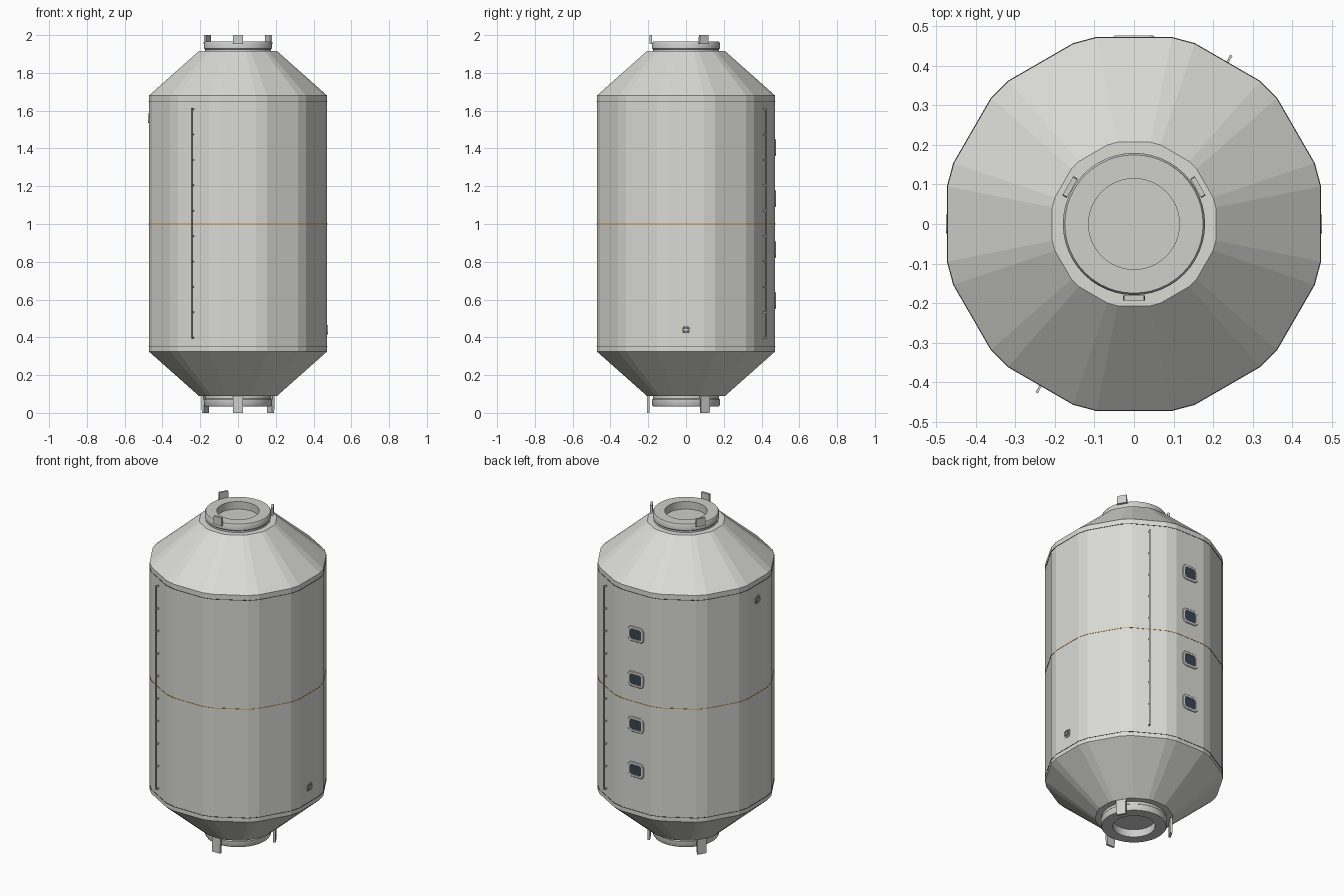
import bpy, bmesh, math
from mathutils import Matrix, Vector

cube = bpy.data.objects.get("Cube")
if cube:
    bpy.data.objects.remove(cube, do_unlink=True)


def material(name, colour, rough=0.6):
    m = bpy.data.materials.new(name)
    m.use_nodes = True
    m.diffuse_color = (*colour, 1)
    node = m.node_tree.nodes["Principled BSDF"]
    node.inputs["Base Color"].default_value = (*colour, 1)
    node.inputs["Roughness"].default_value = rough
    return m


HULL = material("hull_white", (0.70, 0.70, 0.67))
METAL = material("metal_grey", (0.62, 0.62, 0.61))
DARK = material("dark_grey", (0.08, 0.08, 0.085))
GLASS = material("window_glass", (0.045, 0.06, 0.085), 0.2)
ORANGE = material("seam_orange", (0.65, 0.30, 0.05))


def finish(name, bm, mat, matrix=Matrix(), smooth=False):
    bmesh.ops.recalc_face_normals(bm, faces=bm.faces)
    mesh = bpy.data.meshes.new(name)
    bm.to_mesh(mesh)
    bm.free()
    mesh.materials.append(mat)
    obj = bpy.data.objects.new(name, mesh)
    bpy.context.collection.objects.link(obj)
    obj.matrix_world = matrix
    if smooth:
        bpy.ops.object.select_all(action='DESELECT')
        obj.select_set(True)
        bpy.context.view_layer.objects.active = obj
        bpy.ops.object.shade_smooth_by_angle(angle=math.radians(35))
    return obj


def loft(bm, rings, capped=True):
    """Bridge rings of points, closing both ends when capped."""
    loops = [[bm.verts.new(p) for p in ring] for ring in rings]
    n = len(loops[0])
    pairs = list(zip(loops, loops[1:])) if capped else list(zip(loops, loops[1:] + loops[:1]))
    for a, b in pairs:
        for i in range(n):
            j = (i + 1) % n
            bm.faces.new((a[i], a[j], b[j], b[i]))
    if capped:
        bm.faces.new(loops[0])
        bm.faces.new(loops[-1])


def hull_ring(apothem, z):
    """Twelve-sided outline with bevelled corners."""
    r = apothem / math.cos(math.radians(11.4))
    angles = [30 * k + s * 11.4 for k in range(12) for s in (-1, 1)]
    return [(r * math.cos(math.radians(a)), r * math.sin(math.radians(a)), z) for a in angles]


def circle(r, z, n=48):
    return [(r * math.cos(math.tau * i / n), r * math.sin(math.tau * i / n), z) for i in range(n)]


def rounded_rect(w, h, r, depth):
    """Outline in local x-z at a distance outward along local y."""
    pts = []
    for k, (sx, sz) in enumerate([(1, 1), (-1, 1), (-1, -1), (1, -1)]):
        for s in range(5):
            a = math.pi / 2 * (k + s / 4)
            pts.append((sx * (w / 2 - r) + r * math.cos(a), depth,
                        sz * (h / 2 - r) + r * math.sin(a)))
    return pts


def on_side(angle, radius, z):
    """Place local +y pointing outward at the given angle."""
    return Matrix.Rotation(math.radians(angle - 90), 4, 'Z') @ Matrix.Translation((0, radius, z))


def add_box(bm, size, centre):
    bmesh.ops.create_cube(bm, size=1, matrix=Matrix.Translation(centre) @ Matrix.Diagonal((*size, 1)))


R = 0.472

# Faceted pressure hull with conical ends
bm = bmesh.new()
loft(bm, [hull_ring(0.207, 0.09), hull_ring(R, 0.325), hull_ring(R, 1.68), hull_ring(0.207, 1.915)])
finish("hull", bm, HULL)

# Thin seams around the hull
for name, z, mat in [("lower_seam", 0.35, DARK), ("middle_seam", 1.0, ORANGE), ("upper_seam", 1.65, DARK)]:
    bm = bmesh.new()
    loft(bm, [hull_ring(R + 0.0015, z - 0.0015), hull_ring(R + 0.0015, z + 0.0015)])
    finish(name, bm, mat)

# Docking ring, recessed hatch floor and guide tabs at each end
for end, flip, tab_radius, tab_low, tab_high in [("upper", 1, 0.187, 0.952, 1.0),
                                                 ("lower", -1, 0.2, 0.91, 1.0)]:
    bm = bmesh.new()
    profile = [(0.115, 0.90), (0.175, 0.90), (0.175, 0.925), (0.18, 0.93),
               (0.18, 0.957), (0.175, 0.965), (0.115, 0.965)]
    loft(bm, [circle(r, 1 + flip * h) for r, h in profile], capped=False)
    finish(end + "_docking_ring", bm, METAL, smooth=True)
    bm = bmesh.new()
    loft(bm, [circle(0.116, 1 + flip * 0.905), circle(0.116, 1 + flip * 0.92)])
    finish(end + "_hatch", bm, METAL)
    for i, angle in enumerate((30, 150, 270)):
        bm = bmesh.new()
        add_box(bm, (0.056, 0.013, tab_high - tab_low), (0, 0, 0))
        tip = [v for v in bm.verts if v.co.z * flip > 0]
        for v in tip:
            v.co.x *= 0.92
        finish(f"{end}_guide_tab_{i + 1}", bm, METAL,
               on_side(angle, tab_radius, 1 + flip * (tab_low + tab_high) / 2))

# Long handrails on stand-off posts
for name, angle in [("front_handrail", 240), ("back_handrail", 60)]:
    bm = bmesh.new()
    add_box(bm, (0.007, 0.006, 1.22), (0, 0.018, 0))
    for i in range(10):
        add_box(bm, (0.006, 0.02, 0.007), (0, 0.007, -0.605 + i * 1.21 / 9))
    finish(name, bm, METAL, on_side(angle, R, 1.003))

# Column of framed windows on the back
for i in range(4):
    place = on_side(90, R, 0.595 + 0.27 * i)
    bm = bmesh.new()
    loft(bm, [rounded_rect(0.105, 0.09, 0.024, -0.002), rounded_rect(0.105, 0.09, 0.024, 0.002),
              rounded_rect(0.098, 0.083, 0.021, 0.005), rounded_rect(0.076, 0.063, 0.014, 0.005),
              rounded_rect(0.072, 0.059, 0.012, -0.002)], capped=False)
    finish(f"window_frame_{i + 1}", bm, HULL, place)
    bm = bmesh.new()
    loft(bm, [rounded_rect(0.077, 0.064, 0.014, -0.002), rounded_rect(0.077, 0.064, 0.014, 0.001)])
    finish(f"window_pane_{i + 1}", bm, GLASS, place)

# Small service ports with a crossbar on either side
for name, angle, z in [("left_port", 0, 0.44), ("right_port", 180, 1.56)]:
    place = on_side(angle, R, z)
    bm = bmesh.new()
    loft(bm, [rounded_rect(0.048, 0.048, 0.014, -0.002), rounded_rect(0.048, 0.048, 0.014, 0.004),
              rounded_rect(0.036, 0.036, 0.009, 0.004), rounded_rect(0.036, 0.036, 0.009, -0.002)],
         capped=False)
    finish(name + "_frame", bm, METAL, place)
    bm = bmesh.new()
    loft(bm, [rounded_rect(0.037, 0.037, 0.009, -0.002), rounded_rect(0.037, 0.037, 0.009, 0.001)])
    finish(name + "_well", bm, DARK, place)
    bm = bmesh.new()
    add_box(bm, (0.028, 0.004, 0.006), (0, 0.002, 0))
    add_box(bm, (0.006, 0.004, 0.028), (0, 0.002, 0))
    finish(name + "_crossbar", bm, METAL, place)
